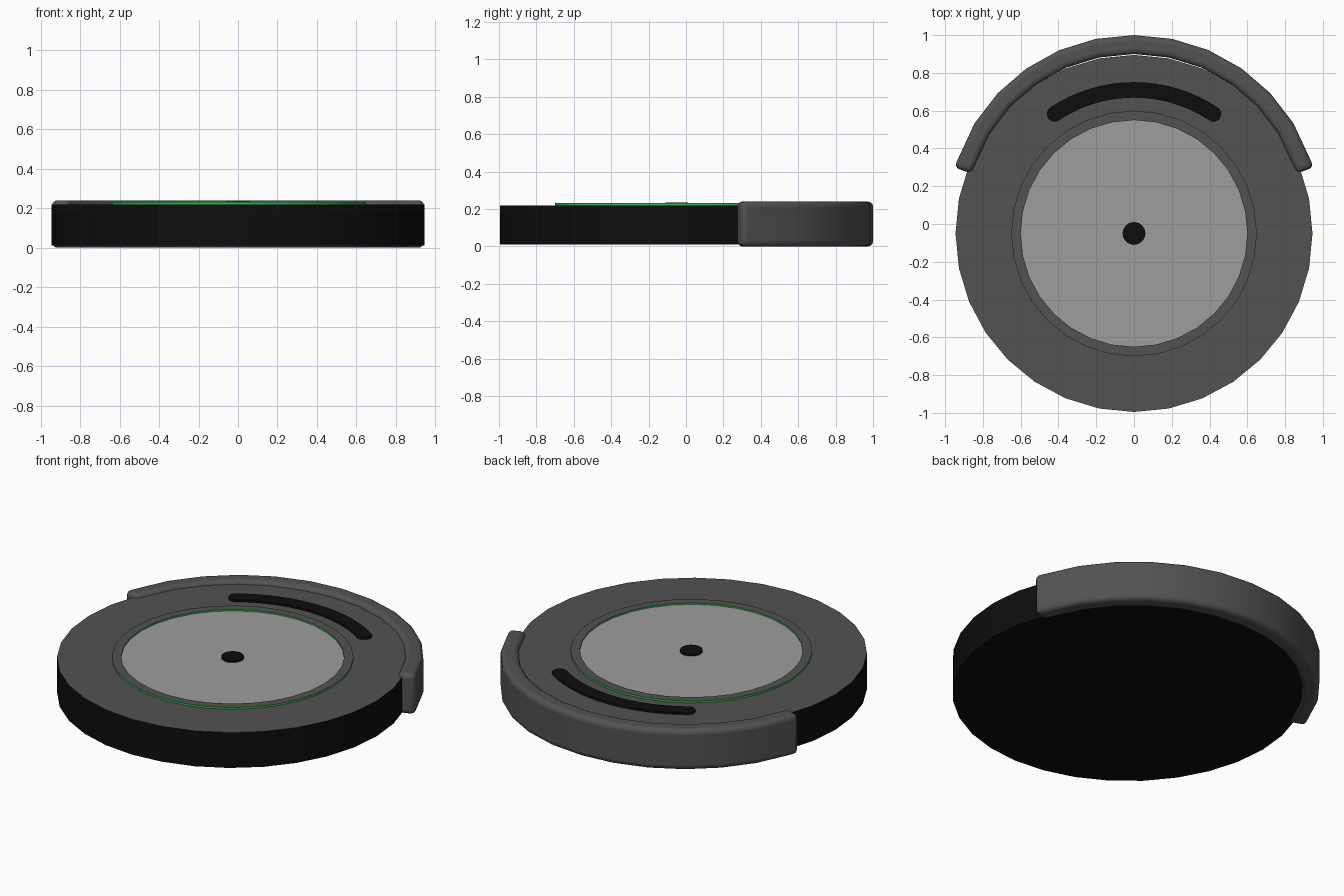
import bpy, bmesh, math

if "Cube" in bpy.data.objects:
    bpy.data.objects.remove(bpy.data.objects["Cube"])

CY = -0.05      # centre of the round body
SEG = 32


def material(name, rgb):
    m = bpy.data.materials.new(name)
    m.diffuse_color = (*rgb, 1)
    m.use_nodes = True
    m.node_tree.nodes["Principled BSDF"].inputs["Base Color"].default_value = m.diffuse_color
    return m


BLACK = material("black", (0.004, 0.004, 0.004))
DARK = material("dark_grey", (0.085, 0.085, 0.085))
LIGHT = material("light_grey", (0.34, 0.34, 0.34))
GREEN = material("green", (0.03, 0.5, 0.08))


def finish(name, bm, mats):
    bmesh.ops.recalc_face_normals(bm, faces=bm.faces)
    me = bpy.data.meshes.new(name)
    bm.to_mesh(me)
    bm.free()
    ob = bpy.data.objects.new(name, me)
    bpy.context.collection.objects.link(ob)
    for m in mats:
        me.materials.append(m)
    bpy.ops.object.select_all(action='DESELECT')
    ob.select_set(True)
    bpy.context.view_layer.objects.active = ob
    bpy.ops.object.shade_smooth_by_angle(angle=math.radians(35))
    return ob


def disc(name, r, z0, z1, side, top):
    """Solid disc whose upward face may have its own colour."""
    bm = bmesh.new()
    bmesh.ops.create_cone(bm, cap_ends=True, segments=SEG, radius1=r, radius2=r, depth=z1 - z0)
    bmesh.ops.translate(bm, verts=bm.verts, vec=(0, CY, (z0 + z1) / 2))
    for f in bm.faces:
        f.material_index = int(f.calc_center_median().z > z1 - 1e-4)
    return finish(name, bm, [side, top])


def loft(bm, sections, closed):
    """Skin a list of equal-length vertex loops."""
    rings = [[bm.verts.new(p) for p in s] for s in sections]
    n = len(rings[0])
    for i in range(len(rings) if closed else len(rings) - 1):
        a, b = rings[i], rings[(i + 1) % len(rings)]
        for j in range(n):
            k = (j + 1) % n
            bm.faces.new((a[j], a[k], b[k], b[j]))
    if not closed:
        bm.faces.new(rings[0])
        bm.faces.new(rings[-1])


def section(t, r0, r1, z0, z1, sx=1.0):
    s, c = math.sin(t) * sx, math.cos(t)
    return [(r * s, r * c + CY, z) for r, z in ((r0, z0), (r1, z0), (r1, z1), (r0, z1))]


# Main body, platter and centre button
disc("body", 0.945, 0.01, 0.22, BLACK, DARK)
disc("centre_plate", 0.605, 0.20, 0.2225, LIGHT, LIGHT)
disc("centre_button", 0.06, 0.21, 0.235, BLACK, BLACK)

# Raised ring with glowing green walls
bm = bmesh.new()
loft(bm, [section(math.tau * i / SEG, 0.60, 0.65, 0.21, 0.231) for i in range(SEG)], True)
for f in bm.faces:
    f.material_index = int(f.calc_center_median().z < 0.2305)
finish("raised_ring", bm, [DARK, GREEN])

# Black curved slot with rounded ends
bm = bmesh.new()
half, mid, w = math.radians(33.6), 0.76, 0.041
outline = []
for i in range(17):
    t = -half + 2 * half * i / 16
    outline.append(((mid + w) * math.sin(t), (mid + w) * math.cos(t)))
for sgn in (1, -1):
    for i in range(1, 8):
        a = math.pi * i / 8 if sgn > 0 else math.pi - math.pi * i / 8
        t = sgn * half
        rad, tan = w * math.cos(a), sgn * w * math.sin(a)
        outline.append(((mid + rad) * math.sin(t) + tan * math.cos(t),
                        (mid + rad) * math.cos(t) - tan * math.sin(t)))
    if sgn > 0:
        for i in range(17):
            t = half - 2 * half * i / 16
            outline.append(((mid - w) * math.sin(t), (mid - w) * math.cos(t)))
face = bm.faces.new([bm.verts.new((x, y + CY, 0.215)) for x, y in outline])
ext = bmesh.ops.extrude_face_region(bm, geom=[face])
bmesh.ops.translate(bm, vec=(0, 0, 0.017),
                    verts=[v for v in ext["geom"] if isinstance(v, bmesh.types.BMVert)])
finish("curved_slot", bm, [BLACK])

# Rounded bumper around the back
bm = bmesh.new()
step = math.radians(11.25)
angles = [i * step for i in range(-6, 7)]
angles[0], angles[-1] = math.radians(-70.5), math.radians(70.5)
loft(bm, [section(t, 0.95, 1.05, 0.0, 0.24, 1 - 0.04 * abs(math.sin(t))) for t in angles], False)
bumper = finish("bumper", bm, [DARK])
bev = bumper.modifiers.new("rounding", 'BEVEL')
bev.width, bev.segments = 0.028, 4
bev.limit_method, bev.angle_limit = 'ANGLE', math.radians(40)
